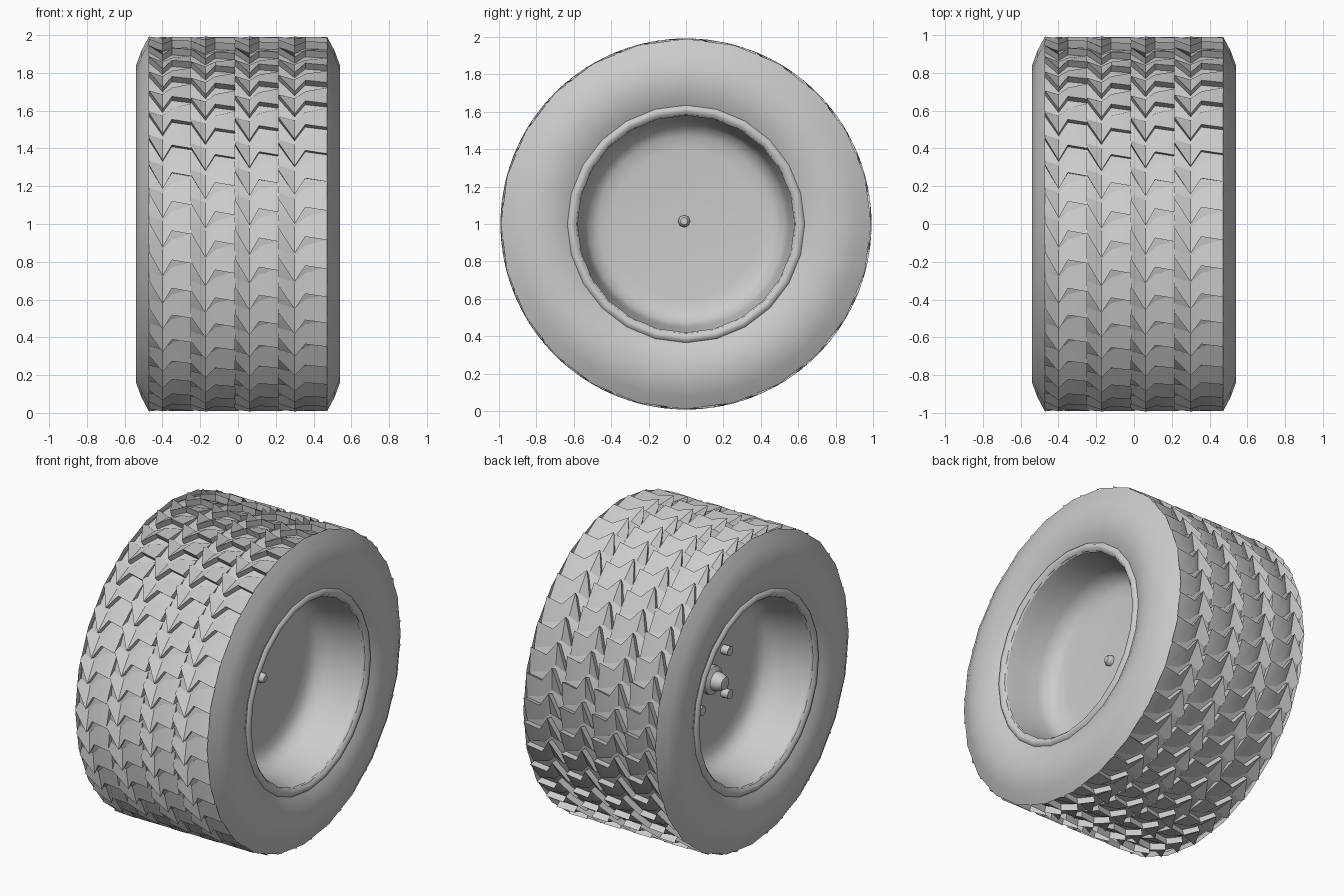
import bpy
import bmesh
from math import sin, cos, pi, radians
from mathutils import Matrix

default = bpy.data.objects.get("Cube")
if default:
    bpy.data.objects.remove(default, do_unlink=True)

# One grey for the whole wheel
GREY = (0.6, 0.6, 0.6, 1.0)
grey = bpy.data.materials.new("plain grey")
grey.use_nodes = True
grey.diffuse_color = GREY
grey.node_tree.nodes["Principled BSDF"].inputs["Base Color"].default_value = GREY


def finish(name, bm, angle=40):
    bmesh.ops.recalc_face_normals(bm, faces=bm.faces)
    mesh = bpy.data.meshes.new(name)
    bm.to_mesh(mesh)
    bm.free()
    mesh.materials.append(grey)
    obj = bpy.data.objects.new(name, mesh)
    bpy.context.collection.objects.link(obj)
    bpy.ops.object.select_all(action="DESELECT")
    obj.select_set(True)
    bpy.context.view_layer.objects.active = obj
    bpy.ops.object.shade_smooth_by_angle(angle=radians(angle))
    return obj


def lathe(name, profile, segments, y=0, z=1, angle=40):
    """Spin (x, radius) points around an axis parallel to x."""
    bm = bmesh.new()
    verts = [bm.verts.new((x, 0, r)) for x, r in profile]
    edges = [bm.edges.new(pair) for pair in zip(verts, verts[1:])]
    bmesh.ops.spin(bm, geom=verts + edges, cent=(0, 0, 0), axis=(1, 0, 0),
                   angle=2 * pi, steps=segments)
    bmesh.ops.remove_doubles(bm, verts=bm.verts, dist=0.0005)
    bmesh.ops.translate(bm, verts=bm.verts, vec=(0, y, z))
    return finish(name, bm, angle)


# Sidewalls with rolled rim lips, mirrored across the wheel
half = [(0.47, 0.96), (0.472, 0.99), (0.51, 0.92), (0.54, 0.84), (0.538, 0.75),
        (0.522, 0.68), (0.5, 0.635), (0.515, 0.622), (0.515, 0.6), (0.49, 0.58)]
for side, sign in (("left", 1), ("right", -1)):
    lathe(side + "_sidewall", [(sign * x, r) for x, r in half], 24, angle=60)

# Deep rim barrel closed by a centre disc
barrel = [(0.5, 0.585), (0.4, 0.565), (0.28, 0.55), (0.21, 0.525), (0.18, 0.47),
          (0.17, 0.4), (0.17, 0)]
for side, sign in (("left", 1), ("right", -1)):
    lathe(side + "_rim", [(sign * x, r) for x, r in barrel], 32, angle=60)

# Carcass under the tread
lathe("tread_base", [(-0.471, 0.95), (0.471, 0.95)], 80)

# Tread: overlapping chevron flaps, raised along the leading edge
COUNT = 40
PITCH = 2 * pi / COUNT
LOW, HIGH = 0.952, 0.992
COLUMNS = [(-0.472, -0.25, 0.35), (-0.25, -0.015, 0), (-0.015, 0.215, 0.1),
           (0.215, 0.472, 0.15)]
EDGE = [(0, 0.7), (0.33, -0.15), (0.55, 0.42), (1, 0.3)]
TOP = [0.95, 0.75, 1.1, 1.3]


def on_tread(x, a, r):
    return (x, -r * cos(a), 1 + r * sin(a))


bm = bmesh.new()
for x0, x1, phase in COLUMNS:
    for k in range(COUNT):
        rows = [[], [], []]
        for (u, v), top in zip(EDGE, TOP):
            x = x0 + u * (x1 - x0)
            a = (k + phase + v) * PITCH
            b = (k + phase + top) * PITCH
            points = ((a + 0.012, LOW - 0.01), (a, HIGH), (b, LOW + 0.004))
            for row, (ang, rad) in zip(rows, points):
                row.append(bm.verts.new(on_tread(x, ang, rad)))
        for lower, upper in zip(rows, rows[1:]):
            for i in range(3):
                bm.faces.new((lower[i], lower[i + 1], upper[i + 1], upper[i]))
        for i in (0, 3):
            bm.faces.new([row[i] for row in rows])
        bm.faces.new(rows[0] + rows[2][::-1])
finish("tread_blocks", bm, 30)

# Hub cap and four studs on the right side
lathe("hub", [(-0.16, 0.09), (-0.2, 0.09), (-0.215, 0.06), (-0.25, 0.055),
              (-0.28, 0.04), (-0.29, 0)], 12)
for row, dz in (("upper", 0.14), ("lower", -0.14)):
    for end, dy in (("front", -0.14), ("rear", 0.14)):
        lathe(f"{row}_{end}_stud", [(-0.16, 0.03), (-0.22, 0.03), (-0.225, 0.0)],
              10, dy, 1 + dz)

# Small axle end on the left side
lathe("axle_end", [(0.16, 0.033), (0.19, 0.033), (0.205, 0.02), (0.208, 0)], 8,
      -0.01, 1.015)
